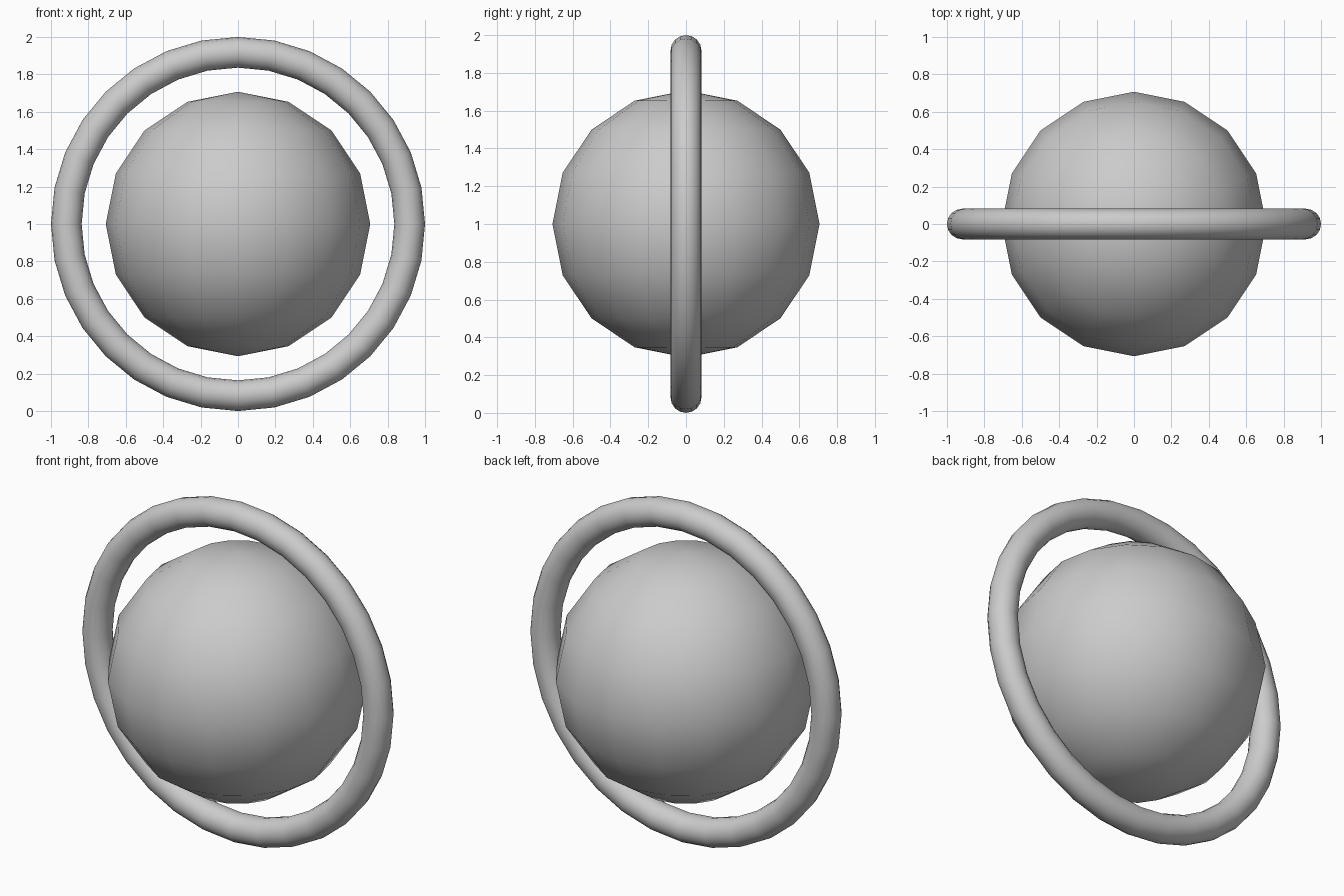
import bpy
from math import pi

if "Cube" in bpy.data.objects:
    bpy.data.objects.remove(bpy.data.objects["Cube"])

# Central low-poly ball with smooth shading, poles along z
bpy.ops.mesh.primitive_uv_sphere_add(segments=16, ring_count=8, radius=0.707,
                                     location=(0, 0, 1))
ball = bpy.context.object
ball.name = "ball"
bpy.ops.object.shade_smooth()

# Upright ring encircling the ball, facing front
bpy.ops.mesh.primitive_torus_add(major_segments=32, minor_segments=16,
                                 major_radius=0.918, minor_radius=0.082,
                                 location=(0, 0, 1), rotation=(pi / 2, 0, 0))
ring = bpy.context.object
ring.name = "ring"
bpy.ops.object.shade_smooth()
